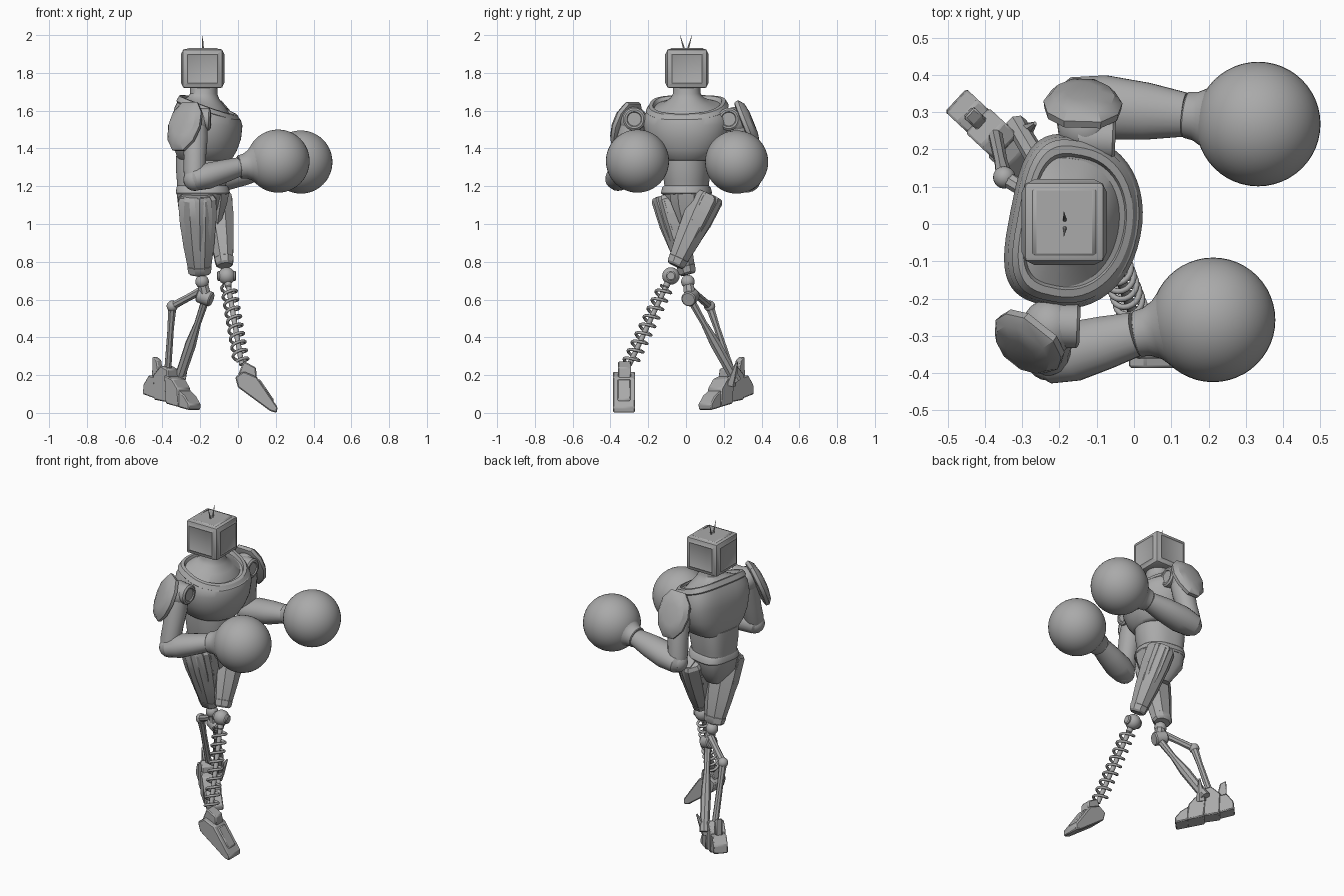
import bpy, bmesh, math
from mathutils import Vector, Matrix

cube = bpy.data.objects.get("Cube")
if cube:
    bpy.data.objects.remove(cube, do_unlink=True)

grey = bpy.data.materials.new("plain_grey")
grey.use_nodes = True
grey.diffuse_color = (0.4, 0.4, 0.4, 1)
grey.node_tree.nodes["Principled BSDF"].inputs["Base Color"].default_value = (0.4, 0.4, 0.4, 1)
built = []


def finish(name, bm):
    bmesh.ops.recalc_face_normals(bm, faces=bm.faces)
    mesh = bpy.data.meshes.new(name)
    bm.to_mesh(mesh)
    bm.free()
    mesh.materials.append(grey)
    ob = bpy.data.objects.new(name, mesh)
    bpy.context.collection.objects.link(ob)
    built.append(ob)
    return ob


def skin(name, rings):
    """Bridge rings of points and cap both ends."""
    bm = bmesh.new()
    loops = [[bm.verts.new(p) for p in ring] for ring in rings]
    n = len(loops[0])
    for a, b in zip(loops, loops[1:]):
        for i in range(n):
            bm.faces.new((a[i], a[(i + 1) % n], b[(i + 1) % n], b[i]))
    bm.faces.new(loops[0])
    bm.faces.new(loops[-1])
    return finish(name, bm)


def limb(name, a, b, profile, sides=24, wide=1.0, deep=1.0):
    """Tapered solid from a to b; profile holds (fraction, radius)."""
    a, b = Vector(a), Vector(b)
    axis = (b - a).normalized()
    ref = Vector((1, 0, 0)) if abs(axis.x) < 0.8 else Vector((0, 1, 0))
    u = (ref - axis * ref.dot(axis)).normalized()
    v = axis.cross(u)
    angles = [2 * math.pi * (i + 0.5) / sides for i in range(sides)]
    return skin(name, [[a.lerp(b, t) + u * (r * wide * math.cos(q)) + v * (r * deep * math.sin(q))
                        for q in angles] for t, r in profile])


def hull(name, origin, yaw, sections, n=48):
    """Body shell; section = (z, front, back, half width, slant), flat at the back."""
    turn = Matrix.Rotation(math.radians(yaw), 3, "Z")
    rings = []
    for z, front, back, half, slant in sections:
        ring = []
        for i in range(n):
            c, s = math.cos(2 * math.pi * i / n), math.sin(2 * math.pi * i / n)
            e = 0.95 if c > 0 else 0.6
            x = (front if c > 0 else back) * math.copysign(abs(c) ** e, c)
            y = half * math.copysign(abs(s) ** e, s)
            ring.append(turn @ Vector((x, y, z + slant * x)) + Vector(origin))
        rings.append(ring)
    return skin(name, rings)


def ball(name, centre, r, seg=48):
    bm = bmesh.new()
    bmesh.ops.create_uvsphere(bm, u_segments=seg, v_segments=seg // 2, radius=r,
                              matrix=Matrix.Translation(centre))
    return finish(name, bm)


def prism(name, origin, direction, outline, half, bevel=0.006):
    """Side outline of (along, height) points given a width."""
    d = Vector(direction).normalized()
    side = Vector((-d.y, d.x, 0))
    o = Vector(origin)
    ob = skin(name, [[o + d * s + Vector((0, 0, z)) + side * w for s, z in outline] for w in (-half, half)])
    mod = ob.modifiers.new("soft_edge", "BEVEL")
    mod.width, mod.segments = bevel, 1
    return ob


# Head: bevelled box with a raised panel on each side
bm = bmesh.new()
bmesh.ops.create_cube(bm, size=1, matrix=Matrix.Translation((-0.187, 0.005, 1.823))
                      @ Matrix.Diagonal((0.214, 0.214, 0.206, 1)))
bmesh.ops.bevel(bm, geom=bm.edges[:], offset=0.012, segments=2, profile=0.5, affect="EDGES")
walls = sorted(bm.faces, key=lambda f: -f.calc_area())[:6]
walls = [f for f in walls if abs(f.normal.z) < 0.5]
bmesh.ops.inset_individual(bm, faces=walls, thickness=0.022, depth=0.008)
bmesh.ops.inset_individual(bm, faces=walls, thickness=0.008, depth=-0.003)
finish("head", bm)
prism("head_top_plate", (-0.187, 0.005, 0), (1, 0, 0),
      [(-0.09, 1.92), (0.09, 1.92), (0.08, 1.931), (-0.08, 1.931)], 0.09)
for k in (-1, 1):
    limb("antenna", (-0.185, 0.008 * k, 1.92), (-0.188, 0.032 * k, 2.0),
         [(0, 0.006), (0.4, 0.004), (1, 0.001)], 8)

# Torso
YAW = -11
body = (-0.172, 0.005, 0)
hull("neck", (-0.18, 0.003, 0), YAW, [
    (1.57, 0.15, 0.12, 0.185, -0.35), (1.62, 0.142, 0.11, 0.172, -0.35), (1.645, 0.11, 0.095, 0.12, -0.22),
    (1.668, 0.08, 0.08, 0.085, -0.08), (1.69, 0.07, 0.07, 0.072, 0), (1.735, 0.07, 0.07, 0.07, 0)])
hull("chest", body, YAW, [
    (1.335, 0.125, 0.13, 0.13, 0), (1.345, 0.14, 0.14, 0.15, 0), (1.39, 0.165, 0.152, 0.188, 0),
    (1.45, 0.186, 0.158, 0.218, 0), (1.53, 0.193, 0.162, 0.232, -0.05),
    (1.585, 0.183, 0.152, 0.224, -0.18), (1.617, 0.167, 0.13, 0.207, -0.32)])
hull("collar", body, YAW, [
    (1.595, 0.165, 0.13, 0.205, -0.3), (1.61, 0.181, 0.14, 0.218, -0.33), (1.636, 0.167, 0.125, 0.202, -0.37),
    (1.638, 0.15, 0.112, 0.182, -0.37), (1.605, 0.14, 0.1, 0.17, -0.37)])
waist = (-0.187, 0, 0)
hull("abdomen", waist, YAW, [
    (1.19, 0.12, 0.13, 0.112, 0), (1.23, 0.128, 0.132, 0.117, 0), (1.29, 0.14, 0.136, 0.125, 0),
    (1.36, 0.14, 0.135, 0.125, 0)])
hull("belt", waist, YAW, [
    (1.155, 0.135, 0.13, 0.125, 0), (1.165, 0.145, 0.136, 0.132, 0), (1.195, 0.136, 0.133, 0.124, 0),
    (1.205, 0.125, 0.128, 0.114, 0)])
hull("pelvis", waist, YAW, [
    (1.0, 0.05, 0.06, 0.04, 0), (1.09, 0.095, 0.125, 0.112, 0), (1.16, 0.125, 0.133, 0.125, 0)], 16)
limb("crotch_plate", (-0.085, 0, 1.165), (-0.11, 0, 0.99), [(0, 0.085), (0.3, 0.08), (1, 0.03)], 6, 0.5, 1)


# Arms
def shoulder_pad(name, centre, outward):
    w = Vector((outward[0], outward[1], 0)).normalized()
    u = Vector((-w.y, w.x, 0))
    tilt = math.radians(22)
    up = Vector((0, 0, 1))
    v = up * math.cos(tilt) - w * math.sin(tilt)
    w = w * math.cos(tilt) + up * math.sin(tilt)
    outline = [(-0.05, 0.138), (0.05, 0.138), (0.095, 0.08), (0.106, 0),
               (0.085, -0.08), (0.035, -0.138), (-0.035, -0.138), (-0.085, -0.08), (-0.106, 0), (-0.095, 0.08)]
    rings = [[Vector(centre) + u * (x * k) + v * (y * k) + w * d for x, y in outline]
             for k, d in ((0.85, -0.02), (0.97, -0.015), (1, 0.005), (0.8, 0.028), (0.45, 0.038))]
    skin(name, rings)


def arm(side, shoulder, elbow, wrist, glove, pad, outward, disc, bulk):
    ball(side + "_shoulder_ball", shoulder, 0.075, 24)
    limb(side + "_upper_arm", shoulder, elbow, [(0, 0.062), (0.3, 0.067), (0.6, 0.06), (0.85, 0.06), (1, 0.052)], 16)
    ball(side + "_elbow", elbow, 0.06, 20)
    limb(side + "_forearm", Vector(elbow) - (Vector(wrist) - Vector(elbow)) * 0.12, wrist,
         [(0, 0.045), (0.08, 0.065 * bulk), (0.35, 0.077 * bulk), (0.7, 0.068 * bulk), (1, 0.057)], 20, 1.05, 0.9)
    reach = (Vector(glove) - Vector(wrist)).length
    limb(side + "_glove_cuff", wrist, glove,
         [(0, 0.058), (0.02, 0.062), (0.15, 0.066), (0.28, 0.08), (1 - 0.12 / reach, 0.114), (1, 0.1)], 32)
    ball(side + "_glove", glove, 0.167)
    shoulder_pad(side + "_shoulder_pad", pad, outward)
    d = Vector(disc)
    back, front = d - Vector((0.08, 0, 0)), d + Vector((0.02, -0.004, 0))
    limb(side + "_shoulder_disc", back, front,
         [(0, 0.06), (0.92, 0.06), (1, 0.05), (1, 0.04), (0.94, 0.036), (0.94, 0.01)], 24)


arm("front_side", (-0.225, -0.275, 1.545), (-0.23, -0.36, 1.235), (0.005, -0.295, 1.302),
    (0.212, -0.257, 1.333), (-0.285, -0.32, 1.517), (-0.62, -0.78), (-0.165, -0.27, 1.555), 1.0)
arm("back_side", (-0.13, 0.26, 1.545), (-0.165, 0.32, 1.23), (0.137, 0.293, 1.292),
    (0.333, 0.268, 1.328), (-0.137, 0.322, 1.525), (0.03, 1), (-0.07, 0.23, 1.555), 1.08)


# Thighs: faceted armour with overlapping plates
def thigh(side, hip, knee, wide, deep):
    hip, knee = Vector(hip), Vector(knee)
    shape = [(0, 0.085), (0.05, 0.102), (0.3, 0.1), (0.65, 0.083), (0.92, 0.064), (1, 0.052)]
    limb(side + "_thigh", hip, knee, shape, 8, wide, deep)
    for x, y in ((0.035, 0.012), (-0.035, -0.012), (0.01, math.copysign(0.03, hip.y))):
        shift = Vector((x * wide, y, 0))
        limb(side + "_thigh_plate", hip.lerp(knee, 0.02) + shift, hip.lerp(knee, 0.85) + shift * 0.6,
             [(0, 0.06), (0.06, 0.072), (0.45, 0.07), (0.9, 0.047), (1, 0.035)], 6, wide, deep)
    limb(side + "_knee_cuff", hip.lerp(knee, 0.9), hip.lerp(knee, 1.03),
         [(0, 0.054), (0.2, 0.066), (0.8, 0.06), (1, 0.048)], 8, wide, deep)


thigh("back_side", (-0.113, 0.118, 1.155), (-0.071, -0.052, 0.79), 0.82, 0.86)
thigh("front_side", (-0.216, -0.104, 1.155), (-0.203, 0.008, 0.745), 1.06, 0.8)

# Spring leg
top, low = Vector((-0.06, -0.08, 0.725)), Vector((0.02, -0.3, 0.255))
ball("spring_knee", top, 0.046, 24)
limb("spring_knee_pin", top - Vector((0.05, 0, 0)), top + Vector((0.05, 0, 0)),
     [(0, 0.02), (0.05, 0.027), (0.95, 0.027), (1, 0.02)], 16)
limb("spring_rod", top, low, [(0, 0.018), (0.12, 0.018), (0.13, 0.014), (1, 0.014)], 12)
axis = (low - top).normalized()
u = axis.orthogonal().normalized()
v = axis.cross(u)
curve = bpy.data.curves.new("spring", "CURVE")
curve.dimensions = "3D"
curve.bevel_depth, curve.bevel_resolution = 0.008, 2
line = curve.splines.new("POLY")
TURNS, STEPS = 9, 20
line.points.add(TURNS * STEPS)
for i, point in enumerate(line.points):
    q = 2 * math.pi * i / STEPS
    p = top.lerp(low, 0.12 + 0.86 * i / (TURNS * STEPS)) + (u * math.cos(q) + v * math.sin(q)) * 0.038
    point.co = (*p, 1)
line.use_smooth = True
curve.materials.append(grey)
bpy.context.collection.objects.link(bpy.data.objects.new("spring", curve))

# Spring leg foot
prism("spring_foot", (0, -0.328, 0), (1, 0, 0),
      [(-0.015, 0.19), (0.03, 0.22), (0.1, 0.19), (0.21, 0.03), (0.205, 0.0), (0.17, 0.01), (0, 0.135)], 0.058)
prism("spring_foot_ankle", (0, -0.325, 0), (1, 0, 0),
      [(0.0, 0.2), (0.03, 0.275), (0.095, 0.24), (0.1, 0.18), (0.03, 0.17)], 0.035)
prism("spring_foot_plate", (0, -0.328, 0), (1, 0, 0), [(0.1, 0.17), (0.115, 0.18), (0.19, 0.07), (0.18, 0.05)], 0.035)

# Strut leg
joint, bend = (-0.17, 0.022, 0.605), (-0.348, 0.125, 0.565)
ankle = (-0.315, 0.265, 0.17)
ball("strut_knee", (-0.19, 0.01, 0.695), 0.036, 24)
limb("strut_knee_link", (-0.19, 0.01, 0.7), joint, [(0, 0.028), (1, 0.034)], 8)
limb("strut_joint", (-0.21, 0.035, 0.625), (-0.14, 0.012, 0.6),
     [(0, 0.034), (0.08, 0.04), (0.92, 0.04), (1, 0.034)], 20)
limb("upper_link", (-0.18, 0.02, 0.655), bend, [(0, 0.024), (0.5, 0.02), (1, 0.022)], 8)
ball("bend_joint", bend, 0.03, 20)
limb("rear_strut", bend, (-0.375, 0.255, 0.18), [(0, 0.024), (0.3, 0.018), (1, 0.02)], 8)
limb("main_strut", joint, ankle, [(0, 0.022), (0.3, 0.018), (0.55, 0.03), (0.9, 0.028), (1, 0.03)], 8)

# Strut leg foot in segments
way, base = (0.73, -0.68, 0), (-0.358, 0.22, 0)
for name, outline, half in (
        ("heel", [(-0.165, 0.1), (-0.16, 0.15), (-0.12, 0.2), (-0.075, 0.19), (-0.07, 0.075)], 0.042),
        ("heel_fin", [(-0.12, 0.18), (-0.115, 0.3), (-0.08, 0.28), (-0.06, 0.18)], 0.02),
        ("ankle_block", [(-0.08, 0.07), (-0.085, 0.2), (-0.03, 0.25), (0.02, 0.23), (0.03, 0.055)], 0.046),
        ("instep", [(0.01, 0.05), (0.0, 0.2), (0.06, 0.18), (0.1, 0.13), (0.11, 0.03)], 0.052),
        ("toe", [(0.1, 0.03), (0.1, 0.12), (0.145, 0.09), (0.18, 0.045), (0.175, 0.015)], 0.048)):
    prism("strut_foot_" + name, base, way, outline, half)
limb("strut_foot_side_fin", (-0.31, 0.235, 0.15), (-0.265, 0.27, 0.27), [(0, 0.03), (0.4, 0.022), (1, 0.005)], 6)

# Shading
bpy.ops.object.select_all(action="DESELECT")
for ob in built:
    ob.select_set(True)
bpy.context.view_layer.objects.active = built[0]
bpy.ops.object.shade_smooth_by_angle(angle=math.radians(32))
